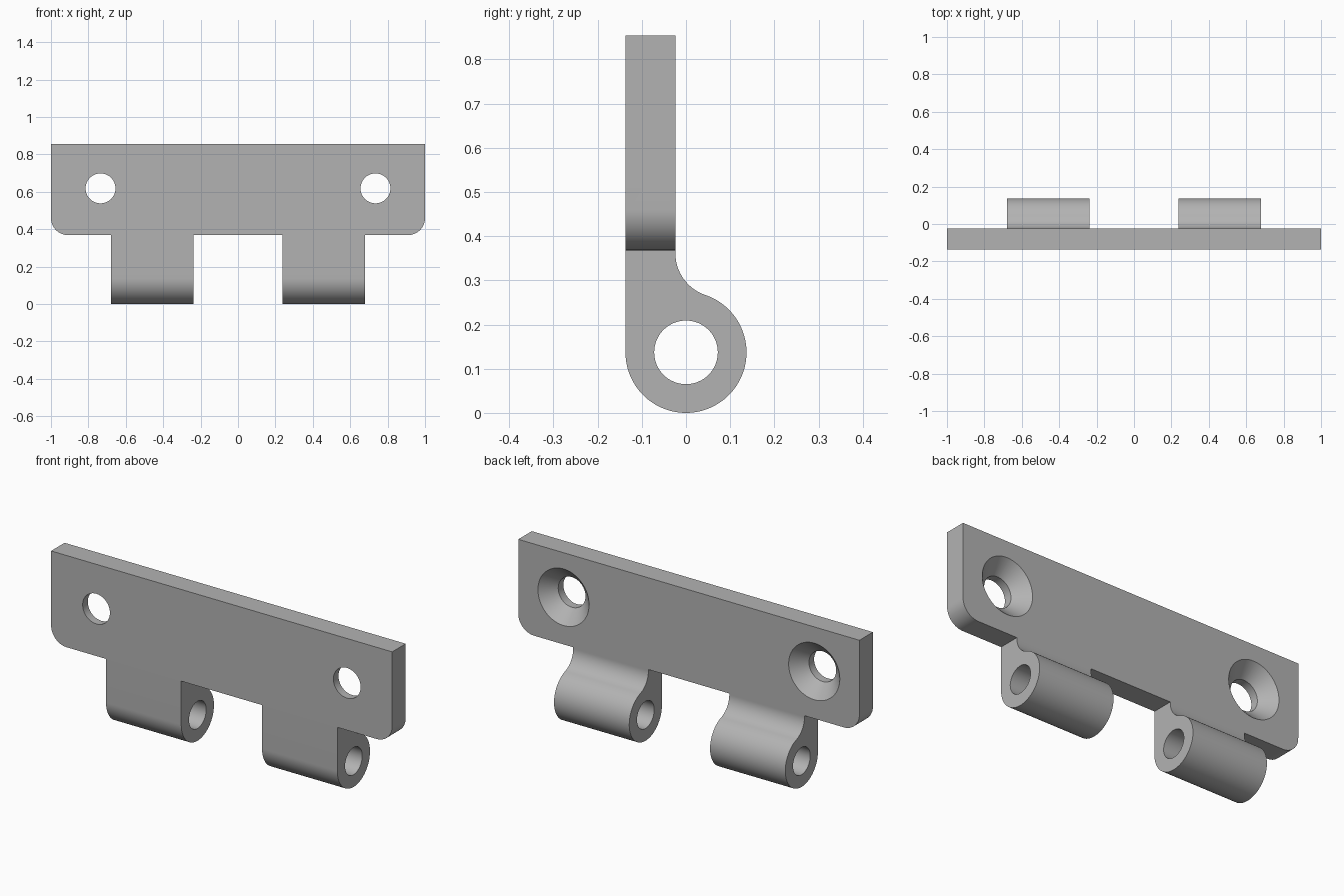
import bpy, bmesh
from math import sin, cos, pi, sqrt, radians, atan2
from mathutils import Vector

cube = bpy.data.objects.get("Cube")
if cube:
    bpy.data.objects.remove(cube, do_unlink=True)

# Main dimensions
TOP, PLATE_BOTTOM = 0.854, 0.368
FRONT, BACK = -0.137, -0.024
BARREL_R, BORE_R = 0.137, 0.072
TAB_IN, TAB_OUT = 0.237, 0.678
CORNER_R, FILLET_R = 0.092, 0.1
HOLE_X, HOLE_Z, HOLE_R, SINK_R = 0.735, 0.618, 0.08, 0.15
SINK_DEPTH = SINK_R - HOLE_R

metal = bpy.data.materials.new("grey metal")
metal.use_nodes = True
grey = (0.45, 0.45, 0.45, 1)
metal.diffuse_color = grey
metal.node_tree.nodes["Principled BSDF"].inputs["Base Color"].default_value = grey


def arc(cx, cy, r, start, end, n=24):
    return [(cx + r * cos(start + (end - start) * i / n),
             cy + r * sin(start + (end - start) * i / n)) for i in range(n + 1)]


def finish(name, bm):
    bmesh.ops.recalc_face_normals(bm, faces=bm.faces)
    mesh = bpy.data.meshes.new(name)
    bm.to_mesh(mesh)
    bm.free()
    mesh.materials.append(metal)
    obj = bpy.data.objects.new(name, mesh)
    bpy.context.collection.objects.link(obj)
    return obj


def prism(name, points, sweep):
    """Extrude a closed outline along the given vector."""
    bm = bmesh.new()
    face = bm.faces.new([bm.verts.new(p) for p in points])
    new = bmesh.ops.extrude_face_region(bm, geom=[face])["geom"]
    bmesh.ops.translate(bm, vec=sweep,
                        verts=[v for v in new if isinstance(v, bmesh.types.BMVert)])
    return finish(name, bm)


def revolve(name, profile, x, z, steps=64):
    """Turn (radius, y) points about an axis parallel to y, with closed ends."""
    bm = bmesh.new()
    rings = [[bm.verts.new((x + r * cos(2 * pi * i / steps), y,
                            z + r * sin(2 * pi * i / steps)))
              for i in range(steps)] for r, y in profile]
    for a, b in zip(rings, rings[1:]):
        for i in range(steps):
            j = (i + 1) % steps
            bm.faces.new((a[i], a[j], b[j], b[i]))
    bm.faces.new(rings[0])
    bm.faces.new(rings[-1])
    return finish(name, bm)


def cut(obj, cutter, operation):
    mod = obj.modifiers.new(cutter.name, 'BOOLEAN')
    mod.operation, mod.solver, mod.object = operation, 'EXACT', cutter
    bpy.context.view_layer.objects.active = obj
    bpy.ops.object.modifier_apply(modifier=mod.name)
    bpy.data.objects.remove(cutter, do_unlink=True)


# Side profile: flat plate running into the filleted barrel
fy = BACK + FILLET_R
fz = BARREL_R + sqrt((BARREL_R + FILLET_R) ** 2 - fy ** 2)
tangent = atan2(fz - BARREL_R, fy)
side = [(FRONT, TOP)]
side += arc(0, BARREL_R, BARREL_R, -pi, tangent, 64)
side += arc(fy, fz, FILLET_R, tangent + pi, pi, 24)[1:]
side += [(BACK, TOP)]
leaf = prism("hinge_leaf", [(-1, y, z) for y, z in side], Vector((2, 0, 0)))

# Front outline: rounded lower corners and two knuckle tabs, mirrored
half = [(TAB_IN, PLATE_BOTTOM), (TAB_IN, -0.1), (TAB_OUT, -0.1), (TAB_OUT, PLATE_BOTTOM)]
half += arc(1 - CORNER_R, PLATE_BOTTOM + CORNER_R, CORNER_R, -pi / 2, 0, 16)
half += [(1, 0.6), (1.1, 0.6), (1.1, 1)]
outline = half + [(-x, z) for x, z in reversed(half)]
cut(leaf, prism("outline_cutter", [(x, -0.4, z) for x, z in outline],
                Vector((0, 0.8, 0))), 'INTERSECT')

# Pin bore through both knuckles
bore = [(-1.2, y, z) for y, z in arc(0, BARREL_R, BORE_R, 0, 2 * pi, 64)[:-1]]
cut(leaf, prism("bore_cutter", bore, Vector((2.4, 0, 0))), 'DIFFERENCE')

# Countersunk screw holes, wide at the back
for sx in (-1, 1):
    profile = [(HOLE_R, FRONT - 0.1), (HOLE_R, BACK - SINK_DEPTH),
               (SINK_R, BACK), (SINK_R + 0.05, BACK + 0.05)]
    cut(leaf, revolve("screw_cutter", profile, sx * HOLE_X, HOLE_Z), 'DIFFERENCE')

bpy.ops.object.select_all(action='DESELECT')
leaf.select_set(True)
bpy.context.view_layer.objects.active = leaf
bpy.ops.object.shade_smooth_by_angle(angle=radians(30))
